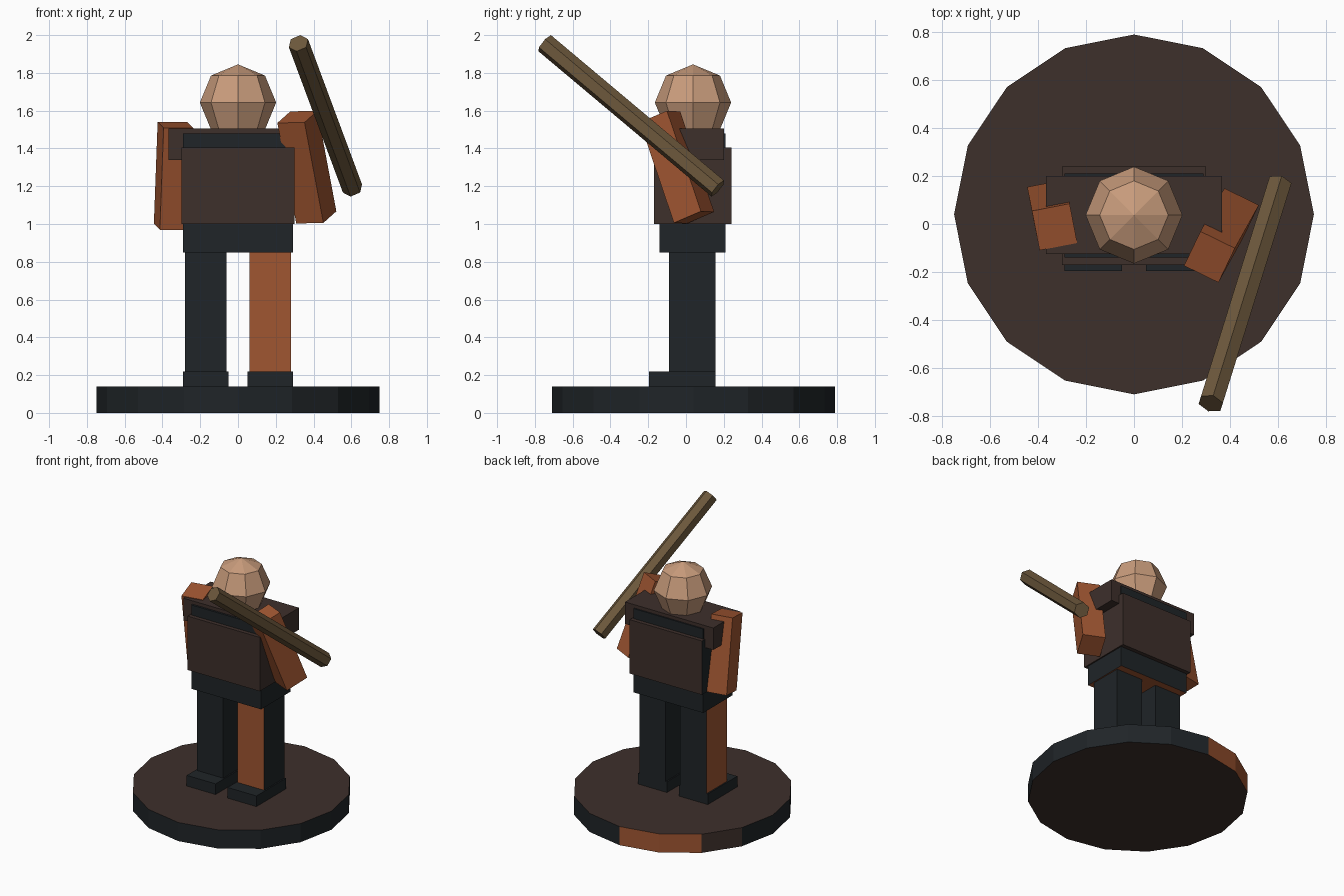
import bpy, bmesh, math
from mathutils import Vector, Matrix

if "Cube" in bpy.data.objects:
    bpy.data.objects.remove(bpy.data.objects["Cube"])


def material(name, rgb):
    m = bpy.data.materials.new(name)
    m.diffuse_color = (*rgb, 1)
    m.use_nodes = True
    m.node_tree.nodes["Principled BSDF"].inputs["Base Color"].default_value = m.diffuse_color
    return m


DARK = material("dark_cloth", (0.014, 0.018, 0.021))
BROWN = material("brown_leather", (0.047, 0.029, 0.024))
RUST = material("rust_cloth", (0.35, 0.092, 0.031))
SKIN = material("skin", (0.58, 0.33, 0.20))
WOOD = material("wood", (0.15, 0.097, 0.045))


def finish(name, bm, mats, pick=None):
    """Turn a bmesh into an object; pick(normal) gives the material slot."""
    bm.normal_update()
    if pick:
        for f in bm.faces:
            f.material_index = pick(f.normal)
    me = bpy.data.meshes.new(name)
    bm.to_mesh(me)
    bm.free()
    for m in mats:
        me.materials.append(m)
    ob = bpy.data.objects.new(name, me)
    bpy.context.collection.objects.link(ob)
    return ob


def box(name, x, y, z, mat, accent=None, side=None):
    """Box from axis ranges; the face looking towards side gets the accent."""
    size = [b - a for a, b in (x, y, z)]
    mid = [(a + b) / 2 for a, b in (x, y, z)]
    bm = bmesh.new()
    bmesh.ops.create_cube(bm, size=1, matrix=Matrix.Translation(mid) @ Matrix.Diagonal((*size, 1)))
    if accent:
        return finish(name, bm, [mat, accent], lambda n: int(n.dot(Vector(side)) > 0.9))
    return finish(name, bm, [mat])


def limb(name, bottom, top, across):
    """Tilted arm block between two end centres."""
    bottom, top = Vector(bottom), Vector(top)
    up = (top - bottom).normalized()
    fwd = up.cross(Vector(across)).normalized()
    rot = Matrix((fwd.cross(up), fwd, up)).transposed().to_4x4()
    size = Matrix.Diagonal((0.16, 0.17, (top - bottom).length, 1))
    bm = bmesh.new()
    bmesh.ops.create_cube(bm, size=1, matrix=Matrix.Translation((bottom + top) / 2) @ rot @ size)
    return finish(name, bm, [RUST])


def prism(bm, sides, radius, a, b):
    a, b = Vector(a), Vector(b)
    rot = (b - a).to_track_quat('Z', 'Y').to_matrix().to_4x4()
    bmesh.ops.create_cone(bm, cap_ends=True, segments=sides, radius1=radius, radius2=radius,
                          depth=(b - a).length, matrix=Matrix.Translation((a + b) / 2) @ rot)


# Round base with a rust and brown patch on the rim
def rim_slot(n):
    if abs(n.z) > 0.5:
        return 1
    ang = math.degrees(math.atan2(n.y, n.x))
    if 90 < ang < 135:
        return 2
    return 1 if 135 < ang < 157.5 else 0


bm = bmesh.new()
bmesh.ops.create_cone(bm, cap_ends=True, segments=16, radius1=0.75, radius2=0.75, depth=0.14,
                      matrix=Matrix.Translation((0, 0.04, 0.07)))
finish("base", bm, [DARK, BROWN, RUST], rim_slot)

# Feet and legs
for s, label, patch in ((-1, "right", (-1, 0, 0)), (1, "left", (0, -1, 0))):
    box(label + "_foot", sorted((s * 0.05, s * 0.29)), (-0.195, 0.155), (0.14, 0.22), DARK)
    box(label + "_leg", sorted((s * 0.06, s * 0.28)), (-0.09, 0.155), (0.22, 0.85), DARK, RUST, patch)

# Body layers
box("inner_body", (-0.29, 0.29), (-0.14, 0.21), (0.85, 1.48), DARK, RUST, (0, 0, -1))
box("vest", (-0.30, 0.30), (-0.17, 0.24), (1.0, 1.405), BROWN, DARK, (-1, 0, 0))
box("shoulder_yoke", (-0.367, 0.367), (-0.125, 0.20), (1.34, 1.505), BROWN)

# Arms
limb("right_arm", (-0.351, 0.0875, 0.985), (-0.331, -0.0125, 1.525), (0.155, 0.03, 0))
limb("left_arm", (0.4145, 0.0425, 1.035), (0.3145, -0.1375, 1.567), (0.146, -0.07, 0))

# Head
bm = bmesh.new()
bmesh.ops.create_uvsphere(bm, u_segments=8, v_segments=4, radius=0.202,
                          matrix=Matrix.Translation((0, 0.037, 1.643)))
finish("head", bm, [SKIN])

# Club
bm = bmesh.new()
prism(bm, 6, 0.055, (0.606, 0.168, 1.188), (0.32, -0.748, 1.957))
finish("club", bm, [WOOD])
